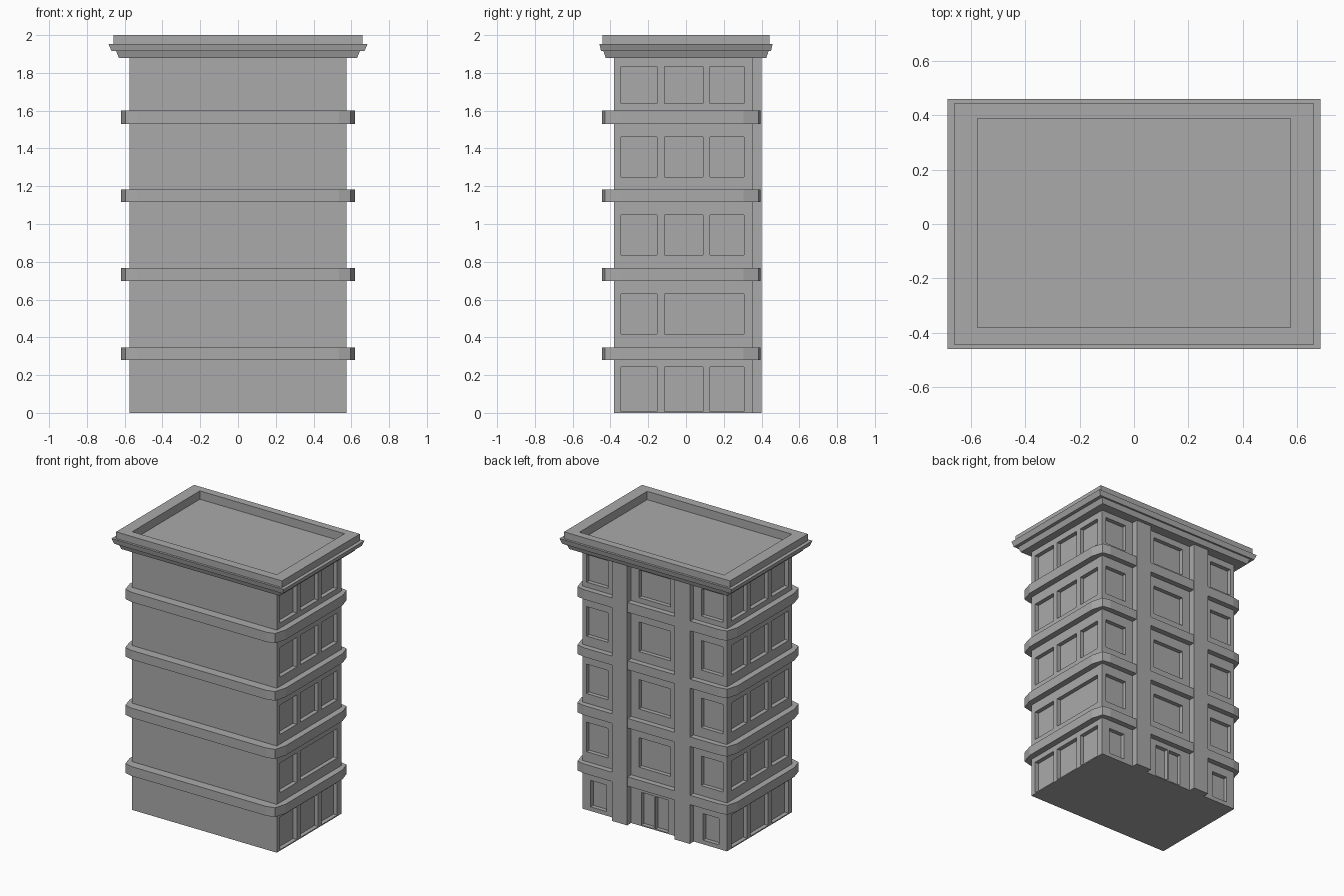
import bpy
import bmesh

cube = bpy.data.objects.get("Cube")
if cube:
    bpy.data.objects.remove(cube, do_unlink=True)

stone = bpy.data.materials.new("grey_stone")
stone.use_nodes = True
GREY = (0.4, 0.4, 0.4, 1)
stone.diffuse_color = GREY
stone.node_tree.nodes["Principled BSDF"].inputs["Base Color"].default_value = GREY


def finish(bm, name):
    bmesh.ops.recalc_face_normals(bm, faces=bm.faces)
    mesh = bpy.data.meshes.new(name)
    bm.to_mesh(mesh)
    bm.free()
    mesh.materials.append(stone)
    obj = bpy.data.objects.new(name, mesh)
    bpy.context.collection.objects.link(obj)
    return obj


def add_box(bm, x0, x1, y0, y1, z0, z1):
    verts = bmesh.ops.create_cube(bm, size=1)["verts"]
    for v in verts:
        v.co = (x1 if v.co.x > 0 else x0,
                y1 if v.co.y > 0 else y0,
                z1 if v.co.z > 0 else z0)


def loft(bm, rings):
    """Join equal rings of points into a closed solid."""
    loops = [[bm.verts.new(p) for p in ring] for ring in rings]
    for a, b in zip(loops, loops[1:]):
        for i in range(len(a)):
            j = (i + 1) % len(a)
            bm.faces.new((a[i], a[j], b[j], b[i]))
    bm.faces.new(loops[0])
    bm.faces.new(loops[-1])


# Main walls
W, FRONT, BACK, DEPTH = 0.575, -0.38, 0.355, 0.03
bm = bmesh.new()
add_box(bm, -W, W, FRONT, BACK, 0, 1.9)
walls = finish(bm, "walls")

# Window and door recesses
floors = [(0.008, 0.242), (0.418, 0.63), (0.836, 1.047), (1.249, 1.461), (1.637, 1.834)]
columns = [(-0.343, -0.153), (-0.113, 0.09), (0.127, 0.306)]
bm = bmesh.new()
for level, (z0, z1) in enumerate(floors):
    for side in (-1, 1):
        bays = columns
        if level == 1 and side == 1:
            bays = [columns[0], (columns[1][0], columns[2][1])]
        for y0, y1 in bays:
            xs = sorted((side * (W - DEPTH), side * (W + 0.1)))
            add_box(bm, *xs, y0, y1, z0, z1)
        # Outer windows of the back wall
        if level == 0:
            xs, low, high = (0.385, 0.51), 0.03, 0.22
        else:
            xs, low, high = (0.37, 0.542), z0, z1
        xs = sorted(side * x for x in xs)
        add_box(bm, *xs, BACK - DEPTH, BACK + 0.1, low, high)
        # Double entrance door
        if level == 0:
            xs = sorted((side * 0.006, side * 0.105))
            add_box(bm, *xs, BACK - DEPTH, BACK + 0.1, z0, z1)
    if level > 0:
        add_box(bm, -0.125, 0.125, BACK - DEPTH, BACK + 0.1, z0, z1)
cutter = finish(bm, "recess_cutter")
cutter.hide_render = True
cut = walls.modifiers.new("recesses", 'BOOLEAN')
cut.operation = 'DIFFERENCE'
cut.solver = 'EXACT'
cut.object = cutter
bpy.context.view_layer.objects.active = walls
bpy.ops.object.modifier_apply(modifier=cut.name)
bpy.data.objects.remove(cutter, do_unlink=True)

# Back pillars
for side, name in ((1, "left_pillar"), (-1, "right_pillar")):
    bm = bmesh.new()
    xs = sorted((side * 0.188, side * 0.31))
    add_box(bm, *xs, BACK - 0.02, 0.4, 0, 1.9)
    finish(bm, name)

# Floor bands with two-step chamfered corners
quarter = [(0.62, 0.304), (0.595, 0.384), (0.535, 0.395)]
front_quarter = [(0.535, -0.445), (0.595, -0.43), (0.62, -0.345)]
half = front_quarter + quarter
outline = half + [(-x, y) for x, y in reversed(half)]
for n, (z0, z1) in enumerate([(0.28, 0.347), (0.698, 0.767), (1.117, 1.182), (1.53, 1.6)]):
    bm = bmesh.new()
    loft(bm, [[(x, y, z) for x, y in outline] for z in (z0, z1)])
    finish(bm, f"floor_band_{n + 1}")

# Cornice, parapet and sunken roof as one stepped profile
steps = [(0.63, 0.425, 1.878), (0.645, 0.437, 1.915), (0.67, 0.45, 1.915),
         (0.685, 0.458, 1.952), (0.66, 0.442, 1.952), (0.66, 0.442, 2.0)]
rings = [[(-x, -y, z), (x, -y, z), (x, y, z), (-x, y, z)] for x, y, z in steps]
for z in (2.0, 1.94):
    rings.append([(-W, -0.38, z), (W, -0.38, z), (W, 0.388, z), (-W, 0.388, z)])
bm = bmesh.new()
loft(bm, rings)
finish(bm, "cornice_and_roof")
